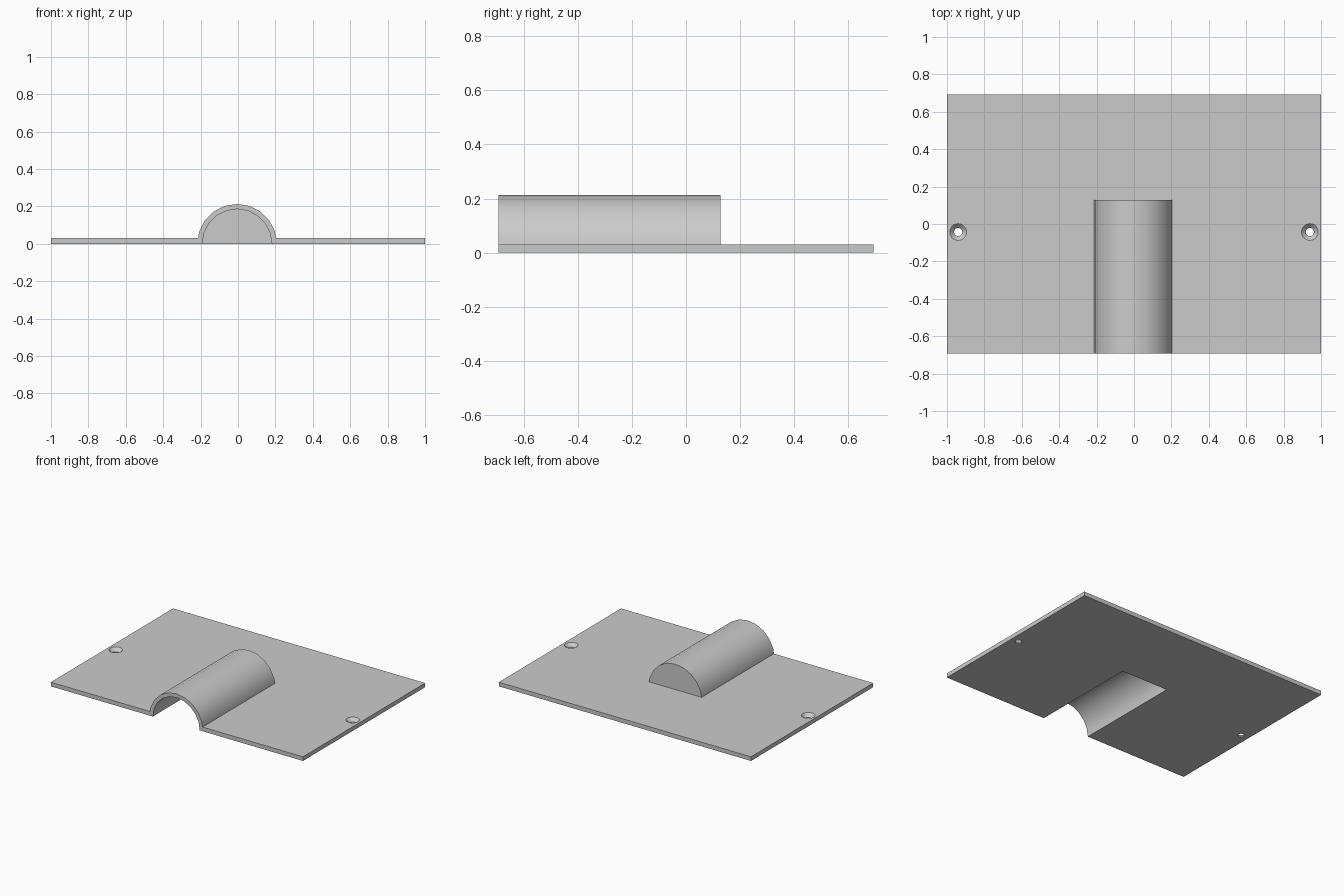
import bpy
import bmesh
import math

if "Cube" in bpy.data.objects:
    bpy.data.objects.remove(bpy.data.objects["Cube"], do_unlink=True)

HALF_X, HALF_Y, THICK = 1.0, 0.692, 0.03
ARCH_X, ARCH_END = -0.005, 0.128
OUTER_R, INNER_R, WALL = 0.213, 0.186, 0.027
SEGMENTS = 20

grey = bpy.data.materials.new("light grey")
grey.use_nodes = True
colour = (0.6, 0.6, 0.6, 1)
grey.diffuse_color = colour
grey.node_tree.nodes["Principled BSDF"].inputs["Base Color"].default_value = colour


def prism(name, outline, to_3d, offset):
    """Extrude a 2D outline along an offset into a closed solid."""
    bm = bmesh.new()
    face = bm.faces.new([bm.verts.new(to_3d(a, b)) for a, b in outline])
    moved = bmesh.ops.extrude_face_region(bm, geom=[face])["geom"]
    bmesh.ops.translate(bm, vec=offset,
                        verts=[v for v in moved if isinstance(v, bmesh.types.BMVert)])
    bmesh.ops.recalc_face_normals(bm, faces=bm.faces)
    mesh = bpy.data.meshes.new(name)
    bm.to_mesh(mesh)
    bm.free()
    obj = bpy.data.objects.new(name, mesh)
    bpy.context.collection.objects.link(obj)
    mesh.materials.append(grey)
    return obj


def combine(target, tool, operation):
    """Apply a boolean and discard the tool."""
    bpy.ops.object.select_all(action="DESELECT")
    bpy.context.view_layer.objects.active = target
    target.select_set(True)
    mod = target.modifiers.new(operation, "BOOLEAN")
    mod.operation, mod.object, mod.solver = operation, tool, "EXACT"
    bpy.ops.object.modifier_apply(modifier=mod.name)
    bpy.data.objects.remove(tool, do_unlink=True)


def arch(radius, foot):
    """Half-round outline whose legs reach down to the foot height."""
    half = SEGMENTS // 2
    arc = [(ARCH_X + radius * math.cos(math.pi * i / half),
            radius * math.sin(math.pi * i / half)) for i in range(half + 1)]
    if foot < 0:
        arc += [(ARCH_X - radius, foot), (ARCH_X + radius, foot)]
    return arc


# Flat base plate
corners = [(-HALF_X, -HALF_Y), (HALF_X, -HALF_Y), (HALF_X, HALF_Y), (-HALF_X, HALF_Y)]
plate = prism("mounting_plate", corners, lambda a, b: (a, b, 0), (0, 0, THICK))

# Half-round hood, closed at the back
hood = prism("hood", arch(OUTER_R, 0), lambda a, b: (a, -HALF_Y, b),
             (0, ARCH_END + HALF_Y, 0))
combine(plate, hood, "UNION")

# Hollow channel, open at the front and below
channel = prism("channel_cutter", arch(INNER_R, -0.1), lambda a, b: (a, -HALF_Y - 0.1, b),
                (0, ARCH_END - WALL + HALF_Y + 0.1, 0))
combine(plate, channel, "DIFFERENCE")

# Countersunk screw holes: a through bore and a cone at the top
for side in (-1, 1):
    for low, high, r_low, r_high in ((-0.05, 0.05, 0.022, 0.022),
                                     (0.006, THICK + 0.01, 0.022, 0.0545)):
        bpy.ops.mesh.primitive_cone_add(vertices=SEGMENTS, radius1=r_low, radius2=r_high,
                                        depth=high - low,
                                        location=(side * 0.94, -0.043, (low + high) / 2))
        combine(plate, bpy.context.object, "DIFFERENCE")

# Smooth the curves and keep the corners crisp
bpy.ops.object.select_all(action="DESELECT")
plate.select_set(True)
bpy.context.view_layer.objects.active = plate
bpy.ops.object.shade_smooth_by_angle(angle=math.radians(30))
for poly in plate.data.polygons:
    poly.material_index = 0
